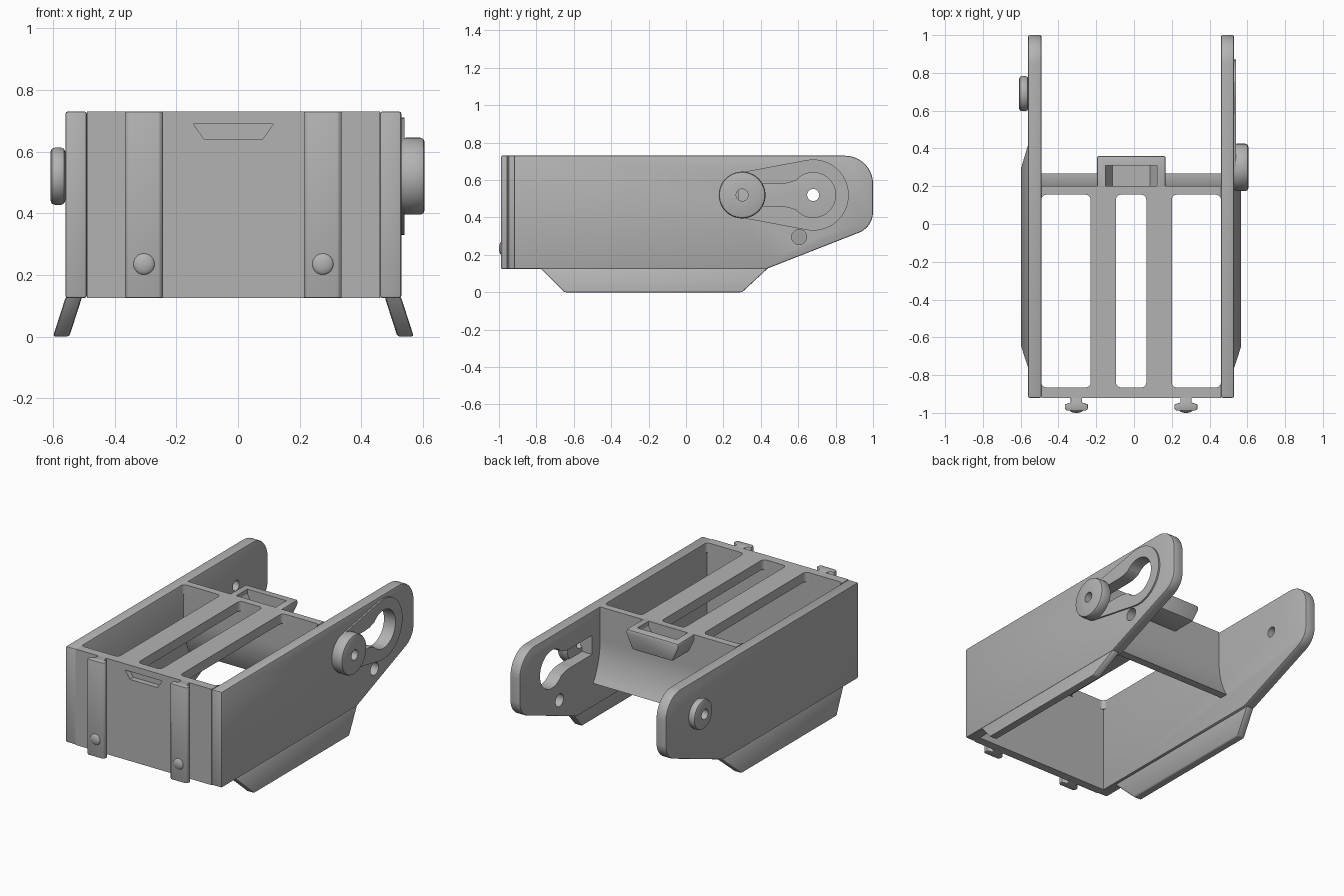
import bpy, bmesh, math

if "Cube" in bpy.data.objects:
    bpy.data.objects.remove(bpy.data.objects["Cube"])

grey = bpy.data.materials.new("mid_grey")
grey.use_nodes = True
colour = (0.45, 0.45, 0.45, 1)
grey.diffuse_color = colour
grey.node_tree.nodes["Principled BSDF"].inputs["Base Color"].default_value = colour

C = -0.015              # mid-plane of the body
OUT, INN = 0.545, 0.475  # outer and inner half widths
TOP, LOW = 0.73, 0.125
FRONT = -0.92
PIVOT = (0.68, 0.52)


def arc(cy, cz, r, a0, a1, n=24):
    return [(cy + r * math.cos(math.radians(a0 + (a1 - a0) * i / n)),
             cz + r * math.sin(math.radians(a0 + (a1 - a0) * i / n))) for i in range(n + 1)]


def circle(cy, cz, r, n=48):
    return arc(cy, cz, r, 0, 360, n)[:-1]


def rect(u0, u1, v0, v1):
    return [(u0, v0), (u1, v0), (u1, v1), (u0, v1)]


def finish(obj, bevel=0.0):
    """Apply modifiers and shade smooth with sharp edges kept."""
    if bevel:
        m = obj.modifiers.new("bevel", "BEVEL")
        m.width, m.segments, m.angle_limit = bevel, 2, math.radians(40)
    bpy.context.view_layer.update()
    deps = bpy.context.evaluated_depsgraph_get()
    mesh = bpy.data.meshes.new_from_object(obj.evaluated_get(deps))
    obj.modifiers.clear()
    obj.data = mesh
    bpy.ops.object.select_all(action="DESELECT")
    obj.select_set(True)
    bpy.context.view_layer.objects.active = obj
    bpy.ops.object.shade_smooth_by_angle(angle=math.radians(35))
    return obj


def prism(name, pts, axis, a, b):
    """Extrude a 2D outline along an axis from a to b."""
    place = {"X": lambda u, v, w: (w, u, v),
             "Y": lambda u, v, w: (u, w, v),
             "Z": lambda u, v, w: (u, v, w)}[axis]
    bm = bmesh.new()
    ends = [[bm.verts.new(place(u, v, w)) for u, v in pts] for w in (a, b)]
    for ring in ends:
        bm.faces.new(ring)
    n = len(pts)
    for i in range(n):
        j = (i + 1) % n
        bm.faces.new((ends[0][i], ends[0][j], ends[1][j], ends[1][i]))
    bmesh.ops.recalc_face_normals(bm, faces=bm.faces)
    mesh = bpy.data.meshes.new(name)
    bm.to_mesh(mesh)
    bm.free()
    mesh.materials.append(grey)
    obj = bpy.data.objects.new(name, mesh)
    bpy.context.collection.objects.link(obj)
    return obj


def cut(obj, *cutters):
    for c in cutters:
        m = obj.modifiers.new("cut", "BOOLEAN")
        m.operation, m.solver, m.object = "DIFFERENCE", "EXACT", c
        c.hide_render = True
    finish(obj)
    for c in cutters:
        bpy.data.objects.remove(c)
    return obj


# Side plates with rounded rear ends
plate_outline = ([(FRONT, LOW), (0.43, LOW)] + arc(0.88, 0.43, 0.12, -68, 0, 10)
                 + arc(0.85, TOP - 0.15, 0.15, 0, 90, 14) + [(FRONT, TOP)])
key_slot = arc(*PIVOT, 0.12, -140, 140, 40) + [(0.54, 0.583), (0.5, 0.58), (0.28, 0.58),
                                              (0.28, 0.46), (0.5, 0.46), (0.54, 0.457)]
left_plate = prism("left_side_plate", plate_outline, "X", C + INN, C + OUT)
finish(left_plate, 0.008)
cut(left_plate, prism("cutter", key_slot, "X", 0.4, 0.7),
    prism("cutter", circle(0.605, 0.295, 0.04), "X", 0.4, 0.7))
right_plate = prism("right_side_plate", plate_outline, "X", C - OUT, C - INN)
finish(right_plate, 0.008)
cut(right_plate, prism("cutter", circle(*PIVOT, 0.032), "X", -0.7, -0.4))

# Raised border around the key slot
border = arc(*PIVOT, 0.19, -100.6, 100.6, 40) + arc(0.3, 0.52, 0.12, 100.6, 259.4, 30)
slot_border = prism("slot_border", border, "X", C + OUT - 0.005, C + OUT + 0.01)
cut(slot_border, prism("cutter", key_slot, "X", 0.4, 0.7))

# Round bosses with centre holes
for name, y, r, x0, x1 in (("left_boss", 0.30, 0.125, C + OUT, 0.605),
                           ("right_boss", 0.69, 0.093, C - OUT, -0.608)):
    boss = finish(prism(name, circle(y, 0.52, r), "X", x0, x1), 0.014)
    hole_y = y if x0 > 0 else PIVOT[0]
    cut(boss, prism("cutter", circle(hole_y, 0.52, 0.032), "X", x0 * 0.8, x1 * 1.2))

# Front wall with a tapered catch recess
front_wall = prism("front_wall", rect(C - INN, C + INN, LOW, TOP), "Y", FRONT, -0.865)
notch = [(C - 0.13, 0.69), (C + 0.13, 0.69), (C + 0.095, 0.64), (C - 0.095, 0.64)]
cut(front_wall, prism("cutter", notch, "Y", -1, -0.885))

# Top frame with three rounded openings
top_frame = prism("top_frame", rect(C - INN, C + INN, -0.87, 0.2), "Z", TOP - 0.06, TOP)


def opening(x0, x1, r=0.025):
    y0, y1 = -0.865, 0.155
    pts = []
    for cx, cy, a in ((x1 - r, y1 - r, 0), (x0 + r, y1 - r, 90),
                      (x0 + r, y0 + r, 180), (x1 - r, y0 + r, 270)):
        pts += arc(cx, cy, r, a, a + 90, 5)
    return prism("cutter", pts, "Z", 0.5, 0.9)


cut(top_frame, opening(C - INN, C - 0.215), opening(C - 0.08, C + 0.08),
    opening(C + 0.215, C + INN))

# Rear wall curling outward around the pivot
rear_outline = ([(0.155, TOP - 0.03), (0.2, TOP - 0.03)] + arc(*PIVOT, 0.48, 180, 211, 14)
                + arc(*PIVOT, 0.525, 208, 180, 14))
finish(prism("rear_wall", rear_outline, "X", C - INN, C + INN))


# Rear catch with a tapered pocket
def taper(name, top, bottom, z0, z1, y0, y1):
    mid = TOP - 0.03
    return prism(name, [(C - top, z1), (C - top, mid), (C - bottom, z0),
                        (C + bottom, z0), (C + top, mid), (C + top, z1)], "Y", y0, y1)


catch = finish(taper("rear_catch", 0.182, 0.14, 0.61, TOP, 0.17, 0.36), 0.01)
cut(catch, taper("cutter", 0.137, 0.1, 0.64, 0.8, 0.2, 0.31))

for side, label in ((1, "left"), (-1, "right")):
    # Splayed lower skirts
    skirt = prism(label + "_skirt", [(-0.78, 0.13), (-0.65, 0), (0.3, 0), (0.44, 0.13)],
                  "X", C + side * 0.49, C + side * 0.543)
    for v in skirt.data.vertices:
        v.co.x += side * 0.042 * (1 - v.co.z / 0.13)
    finish(skirt, 0.008)

    # T-section front rails
    x = C + side * 0.29
    half = [(0.03, FRONT + 0.005), (0.03, -0.945), (0.061, -0.955), (0.061, -0.978),
            (0.05, -0.988)]
    section = [(x + u, v) for u, v in half] + [(x - u, v) for u, v in reversed(half)]
    finish(prism(label + "_rail", section, "Z", LOW, TOP), 0.004)

    # Domed rail stops
    bpy.ops.mesh.primitive_uv_sphere_add(segments=32, ring_count=16, radius=0.035,
                                         location=(x, -0.985, 0.235))
    stop = bpy.context.object
    stop.name = label + "_rail_stop"
    stop.scale.y = 0.43
    stop.data.materials.append(grey)
    finish(stop)
